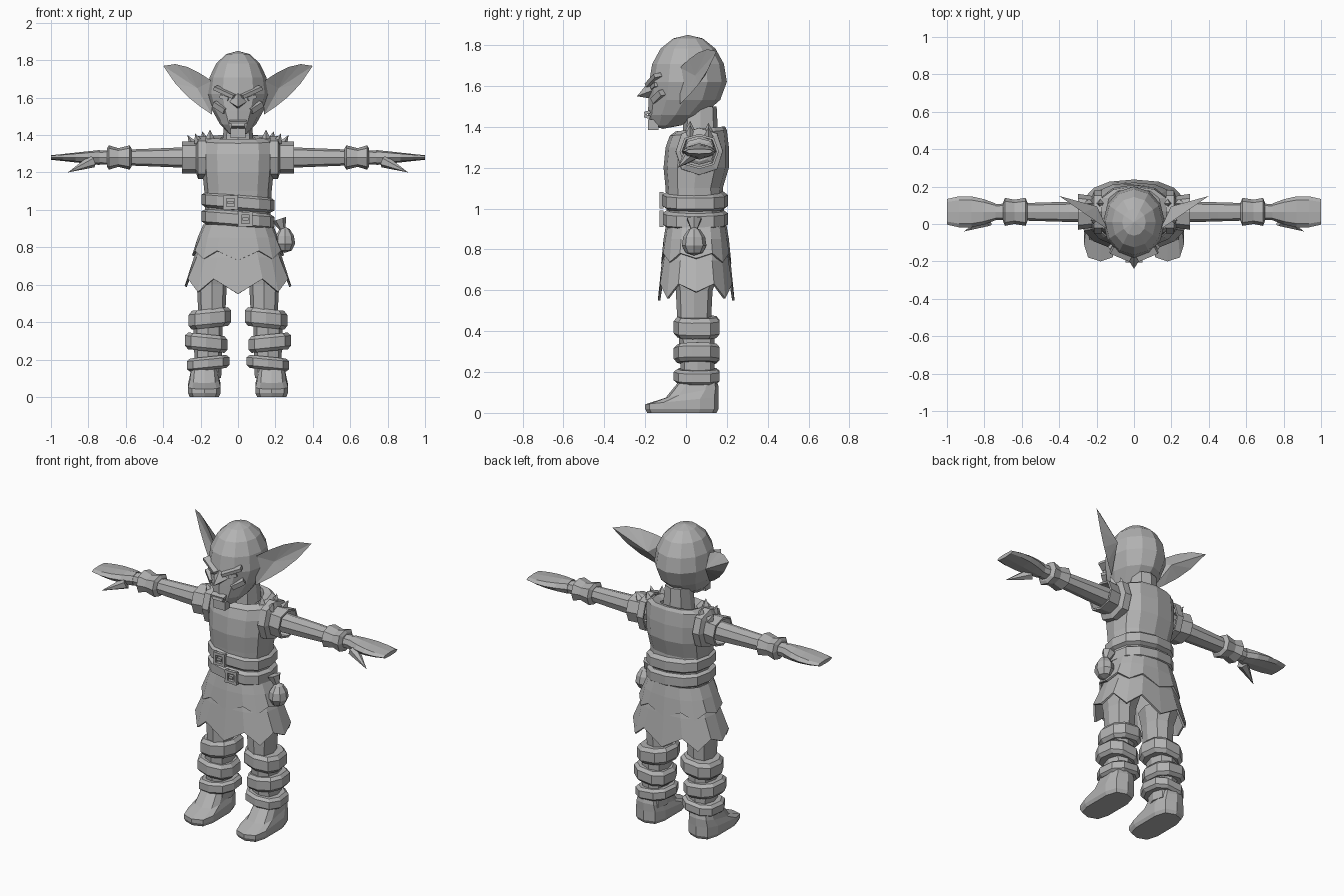
import bpy, bmesh
from math import sin, cos, pi, copysign
from mathutils import Vector, Matrix

default_cube = bpy.data.objects.get("Cube")
if default_cube:
    bpy.data.objects.remove(default_cube)

grey = bpy.data.materials.new("plain grey")
grey.use_nodes = True
grey.diffuse_color = (.45, .45, .45, 1)
shader = grey.node_tree.nodes["Principled BSDF"]
shader.inputs["Base Color"].default_value = grey.diffuse_color


def finish(name, bm):
    bmesh.ops.recalc_face_normals(bm, faces=bm.faces)
    mesh = bpy.data.meshes.new(name)
    bm.to_mesh(mesh)
    bm.free()
    mesh.materials.append(grey)
    part = bpy.data.objects.new(name, mesh)
    bpy.context.collection.objects.link(part)
    return part


def build(name, points, faces):
    bm = bmesh.new()
    corners = [bm.verts.new(point) for point in points]
    for face in faces:
        bm.faces.new([corners[index] for index in face])
    return finish(name, bm)


def ring(centre, across, along, sides, square=1, jag=0):
    """Closed loop of points; jag pulls every other point down."""
    points = []
    for i in range(sides):
        angle = 2 * pi * i / sides - pi / 2
        c, s = (copysign(abs(f) ** square, f) for f in (cos(angle), sin(angle)))
        point = Vector(centre) + Vector(across) * c + Vector(along) * s
        if i % 2 == 0:
            point.z -= jag * (1 + abs(s)) / 2
        points.append(point)
    return points


def skin(name, rings, closed=True):
    """Tube through rings of equal length; open tubes get cloth thickness."""
    sides, total = len(rings[0]), len(rings) * len(rings[0])
    faces = []
    for start in range(0, total - sides, sides):
        for i in range(sides):
            a, b = start + i, start + (i + 1) % sides
            faces.append((a, b, b + sides, a + sides))
    if closed:
        faces += [range(sides), range(total - sides, total)]
    part = build(name, [point for loop in rings for point in loop], faces)
    if not closed:
        cloth = part.modifiers.new("cloth thickness", "SOLIDIFY")
        cloth.thickness = .012
        cloth.offset = 0


def stack(name, rows, x=0, sides=12, square=.8, tilt=0):
    """Rows of height, y, half width, half depth and forward slope."""
    skin(name, [ring((x, y, z), (wide, 0, tilt * wide), (0, deep, slope * deep), sides, square)
                for z, y, wide, deep, slope in rows])


def band(name, x, y, z, wide, deep, half, tilt, sides=12):
    rows = [(z + half * rise, y, wide * grow, deep * grow, 0)
            for grow, rise in ((.85, 1), (1, .6), (1, -.6), (.85, -1))]
    stack(name, rows, x, sides, tilt=tilt)


def limb(name, rows, side, closed=True):
    """Rows of distance from the middle, half depth and half height."""
    skin(name, [ring((side * x, .065, 1.28), (0, deep, 0), (0, 0, high), 8, .8)
                for x, deep, high in rows], closed)


def ball(name, centre, size, sides, warp):
    bm = bmesh.new()
    bmesh.ops.create_uvsphere(bm, u_segments=sides, v_segments=sides * 2 // 3, radius=1)
    for vert in bm.verts:
        warp(vert.co)
        vert.co = Vector(centre) + Matrix.Diagonal(size) @ vert.co
    finish(name, bm)


def spike(name, base, tip, radius, sides=4):
    base, tip = Vector(base), Vector(tip)
    turn = (tip - base).to_track_quat('Z', 'Y')
    points = [base + turn @ point for point in ring((0, 0, 0), (radius, 0, 0), (0, radius, 0), sides)]
    faces = [(i, (i + 1) % sides, sides) for i in range(sides)] + [range(sides)]
    build(name, points + [tip], faces)


def box(name, centre, size, turn=(0, 0, 0)):
    bm = bmesh.new()
    bmesh.ops.create_cube(bm, size=1, matrix=Matrix.Diagonal((*size, 1)))
    part = finish(name, bm)
    part.location, part.rotation_euler = centre, turn


def ear(name, side):
    """Leaf running from cheek to tip, hollow in front and ridged behind."""
    base, tip = Vector((side * .14, -.03, 1.6)), Vector((side * .4, .15, 1.77))

    def edge(step, sign):
        t = step / 4
        return base.lerp(tip, t) + Vector((0, 0, sign * .09 * (1 - t ** 3)))

    rim = [edge(step, -1) for step in range(5)] + [edge(step, 1) for step in reversed(range(4))]
    hollow = base.lerp(tip, .3) + Vector((0, .02, 0))
    ridge = hollow + Vector((-side * .02, .05, 0))
    count = len(rim)
    faces = [(i, (i + 1) % count, count + back) for i in range(count) for back in (0, 1)]
    build(name, rim + [hollow, ridge], faces)


def jaw(co):
    """Narrow the lower half of the skull and push it forward."""
    if co.z < 0:
        co.x *= 1 + .25 * co.z
        co.y -= .65 * co.z ** 2


def sag(co):
    """Fuller towards the bottom."""
    co.x *= 1 - .2 * co.z
    co.y *= 1 - .2 * co.z


# Head and neck
ball("head", (0, .01, 1.62), (.165, .19, .23), 12, jaw)
stack("neck", [(1.3, .07, .09, .09, 0), (1.5, .07, .07, .08, 0)], sides=8)

# Face
spike("nose", (0, -.16, 1.58), (0, -.24, 1.55), .05)
box("upper_lip", (0, -.19, 1.47), (.09, .03, .015), (.3, 0, 0))
box("lower_lip", (0, -.19, 1.45), (.07, .03, .015), (-.3, 0, 0))
box("chin", (0, -.16, 1.41), (.08, .05, .05))

for side, label in ((1, "left_"), (-1, "right_")):
    box(label + "brow", (side * .07, -.16, 1.63), (.12, .04, .02), (.2, -side * .4, side * .4))
    box(label + "eye", (side * .07, -.15, 1.6), (.05, .03, .02), (0, -side * .3, side * .4))
    box(label + "cheek", (side * .09, -.13, 1.55), (.08, .05, .03), (.2, -side * .5, side * .6))
    ear(label + "ear", side)

    # Arm, cuff and mitten hand
    limb(label + "arm", [(.15 + .1 * k, .06 - .003 * k, .06 - .004 * k) for k in range(7)], side)
    limb(label + "hand", [(.74 + .065 * k, .045 + .04 * sin(pi * k / 5), .04 - .007 * k)
                          for k in range(5)], side)
    limb(label + "cuff", [(.57, .05, .05), (.58, .075, .065), (.64, .065, .05),
                          (.69, .075, .065), (.7, .05, .05)], side)
    spike(label + "thumb", (side * .78, .02, 1.26), (side * .91, -.04, 1.2), .035, 6)

    # Shoulder ruff and studs
    limb(label + "shoulder_ruff", [(.17, .11, .11), (.21, .11, .11), (.22, .08, .08), (.3, .09, .08)],
         side, closed=False)
    for k in range(4):
        root = Vector((side * (.15 + .03 * k), .02 + .09 * (k % 2), 1.38 - .01 * k))
        spike(label + "shoulder_spike", root, root + Vector((side * .01 * k, 0, .05)), .025)

    # Leg, shin wraps and foot
    stack(label + "leg", [(.7, .05, .1, .12, 0), (.6, .04, .08, .09, 0), (.4, .04, .07, .08, 0)],
          side * .14, 8)
    stack(label + "shin", [(.45, .05, .08, .09, 0), (.1, .06, .07, .08, 0)], side * .16, 8)
    for level, x, z, half, tilt in (("top", .15, .42, .05, -.1), ("middle", .17, .29, .045, .1),
                                    ("bottom", .16, .18, .035, -.1)):
        band(label + level + "_shin_wrap", side * x, .055, z, .115, .115, half, side * tilt, 9)
    stack(label + "foot", [(0, -.02, .08, .17, 0), (.02, -.02, .09, .18, 0), (.06, -.02, .09, .18, .1),
                           (.1, .03, .08, .13, .2), (.16, .06, .07, .09, 0)], side * .18, 10, .6)

# Vest with a neckline dipping at the front
stack("vest", [(.9, .05, .17, .14, 0), (1.1, .04, .18, .14, 0), (1.2, .05, .19, .16, 0),
               (1.3, .055, .195, .155, 0), (1.37, .06, .19, .14, .1), (1.39, .07, .15, .12, .1),
               (1.37, .07, .1, .1, .3), (1.3, .07, .09, .09, 0)])

# Two slanted belts with square buckles
for label, x, z in (("upper_", -.04, 1.04), ("lower_", .04, .95)):
    band(label + "belt", 0, .045, z, .195, .16, .045, -.08)
    for offset in (-.03, .03):
        box(label + "buckle_post", (x + offset, -.12, z), (.016, .02, .08))
        box(label + "buckle_bar", (x, -.12, z + offset), (.08, .02, .016))
    box(label + "buckle_pin", (x, -.12, z), (.03, .02, .016))

# Layered ragged skirt, open below
for label, top, bottom, waist, hem, jag in (("upper_", .92, .78, .18, .24, .05),
                                            ("lower_", .86, .63, .18, .28, .08)):
    loops = []
    for t in (0, .5, 1):
        wide = waist + (hem - waist) * t
        loops.append(ring((0, .05, top + (bottom - top) * t), (wide, 0, 0), (0, .07 + .4 * wide, 0),
                          16, .8, jag if t == 1 else 0))
    skin(label + "skirt", loops, closed=False)

# Hip pouch with a gathered neck
ball("hip_pouch", (.25, .04, .84), (.055, .06, .07), 8, sag)
spike("pouch_neck", (.22, .04, .95), (.25, .04, .86), .04, 6)
